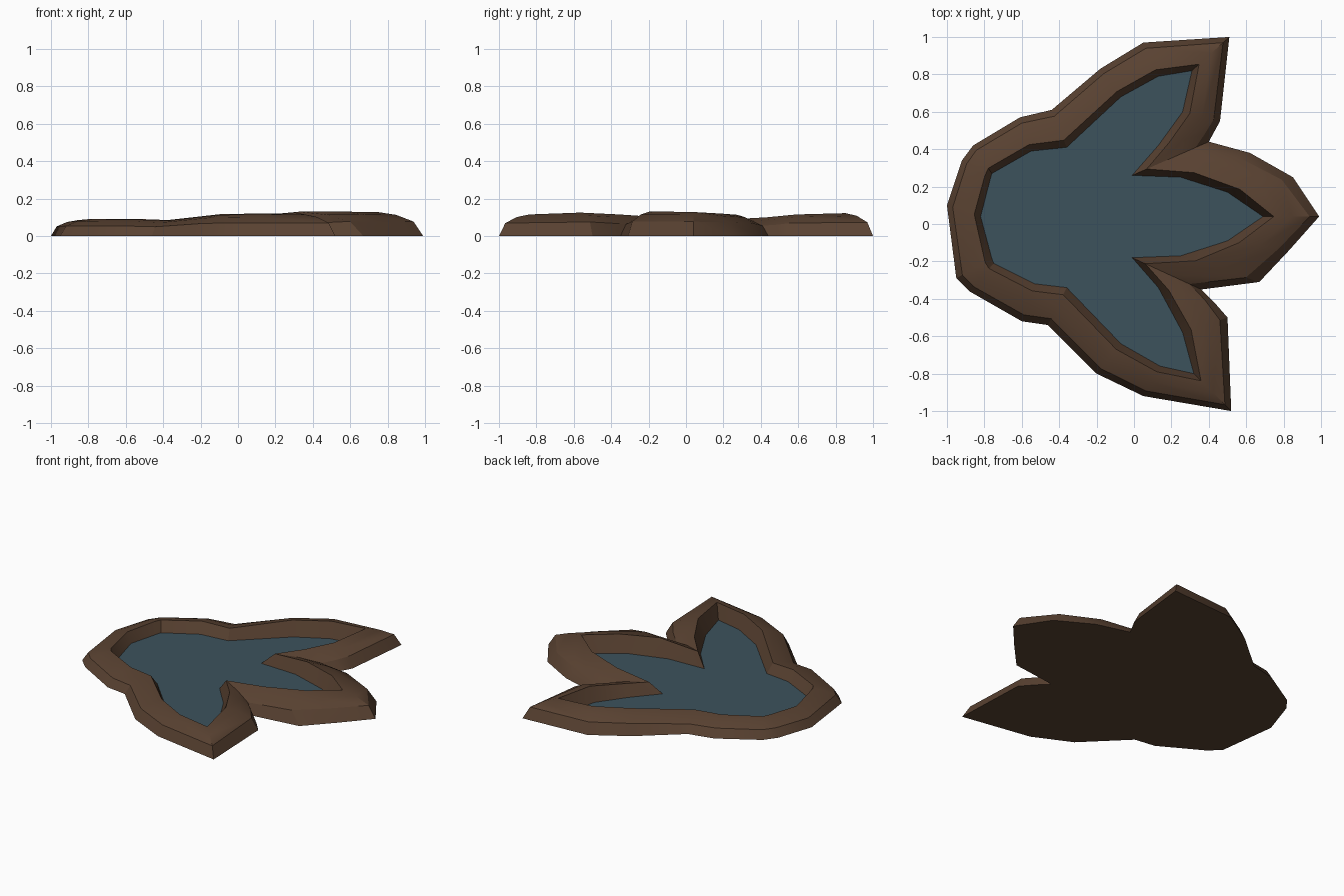
import bpy, bmesh, math

if "Cube" in bpy.data.objects:
    bpy.data.objects.remove(bpy.data.objects["Cube"])

def material(name, rgb):
    m = bpy.data.materials.new(name)
    m.diffuse_color = (*rgb, 1)
    m.use_nodes = True
    m.node_tree.nodes["Principled BSDF"].inputs["Base Color"].default_value = m.diffuse_color
    return m

brown = material("mud brown", (0.100, 0.054, 0.031))
blue = material("pond blue", (0.046, 0.085, 0.108))

# Stations round the footprint: outer x, y, water edge x, y, rim height
STATIONS = [
    (.99, .04, .69, .04, .128), (.85, .25, .50, .17, .12), (.62, .38, .25, .25, .113),
    (.40, .44, -.01, .26, .092), (.43, .495, .13, .42, .10), (.46, .55, .26, .60, .115),
    (.51, 1.0, .31, .82, .122), (.05, .97, .13, .79, .12), (-.18, .83, -.07, .68, .117),
    (-.44, .61, -.36, .41, .085), (-.61, .57, -.55, .39, .092), (-.86, .42, -.76, .27, .09),
    (-.92, .34, -.77, .235, .09), (-1.0, .10, -.82, .04, .085), (-.95, -.29, -.76, -.185, .09),
    (-.88, -.36, -.75, -.21, .09), (-.60, -.52, -.53, -.32, .088), (-.46, -.54, -.36, -.34, .082),
    (-.20, -.80, -.07, -.64, .113), (.05, -.92, .14, -.76, .115), (.52, -1.0, .32, -.80, .115),
    (.50, -.50, .26, -.58, .125), (.43, -.42, .13, -.34, .115), (.36, -.35, -.01, -.18, .105),
    (.67, -.31, .25, -.17, .13), (.83, -.14, .50, -.09, .13),
]
WATER_Z = .02
# Rim cross-section: fraction from water edge to outer edge, share of rim height
PROFILE = [(.19, 1.0), (.52, .88), (.83, .6), (1.0, 0)]

def finish(name, bm, mat, smooth):
    bmesh.ops.recalc_face_normals(bm, faces=bm.faces)
    me = bpy.data.meshes.new(name)
    bm.to_mesh(me)
    bm.free()
    me.materials.append(mat)
    ob = bpy.data.objects.new(name, me)
    bpy.context.collection.objects.link(ob)
    if smooth:
        bpy.context.view_layer.objects.active = ob
        ob.select_set(True)
        bpy.ops.object.shade_smooth_by_angle(angle=math.radians(30))
        ob.select_set(False)

# Raised muddy rim with a closed underside
bm = bmesh.new()
rings = [[bm.verts.new((wx, wy, WATER_Z)) for ox, oy, wx, wy, h in STATIONS]]
for t, k in PROFILE:
    rings.append([bm.verts.new((wx + (ox - wx) * t, wy + (oy - wy) * t, h * k))
                  for ox, oy, wx, wy, h in STATIONS])
n = len(STATIONS)
for a, b in zip(rings, rings[1:]):
    for i in range(n):
        j = (i + 1) % n
        bm.faces.new((a[i], b[i], b[j], a[j]))
bm.faces.new(rings[-1])
finish("footprint_rim", bm, brown, True)

# Water surface filling the footprint
bm = bmesh.new()
face = bm.faces.new([bm.verts.new((s[2], s[3], WATER_Z)) for s in STATIONS])
face.normal_update()
if face.normal.z < 0:
    face.normal_flip()
me = bpy.data.meshes.new("water_surface")
bm.to_mesh(me)
bm.free()
me.materials.append(blue)
bpy.context.collection.objects.link(bpy.data.objects.new("water_surface", me))
